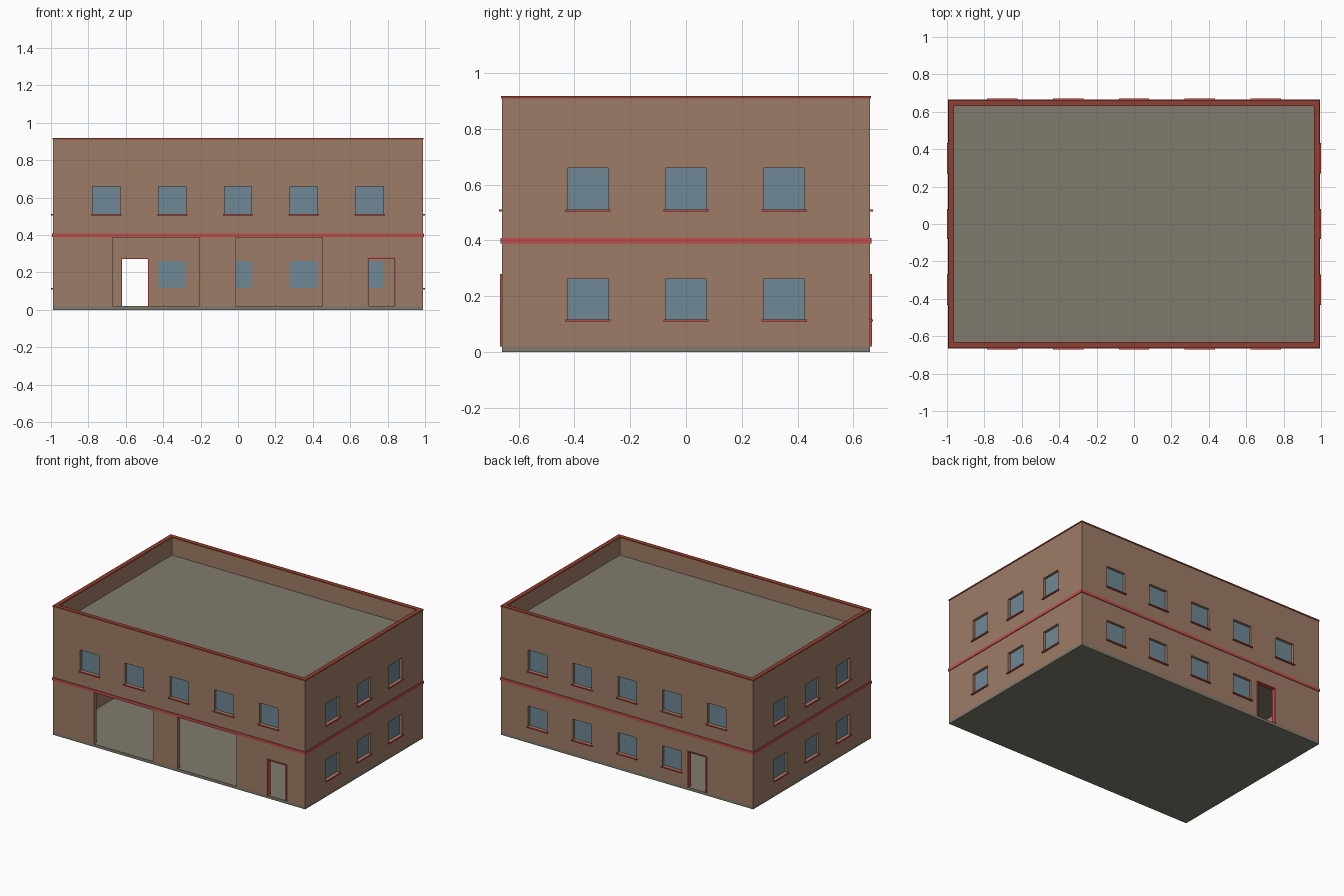
import bpy, bmesh
from mathutils import Matrix, Vector

cube = bpy.data.objects.get("Cube")
if cube:
    bpy.data.objects.remove(cube, do_unlink=True)

# Overall sizes
HX, HY = 0.99, 0.66            # outer half sizes of the walls
WALL = 0.028                   # wall thickness
BASE, TOP = 0.02, 0.91
PITCH, WIN_W = 0.352, 0.147
STOREYS = [(0.117, 0.262), (0.511, 0.66)]


def material(name, rgb):
    lin = [((c / 255 + 0.055) / 1.055) ** 2.4 for c in rgb] + [1]
    m = bpy.data.materials.new(name)
    m.use_nodes = True
    m.diffuse_color = lin
    m.node_tree.nodes["Principled BSDF"].inputs["Base Color"].default_value = lin
    return m


BRICK = material("brown brick", (158, 124, 103))
SLAB = material("grey concrete", (129, 123, 109))
COPING = material("dark red coping", (144, 64, 50))
TRIM = material("red trim", (192, 76, 74))
GLASS = material("blue grey glass", (110, 136, 149))


def boxes(name, mat, spans):
    """One object made of boxes, each given by its low and high corner."""
    bm = bmesh.new()
    for low, high in spans:
        low, high = Vector(low), Vector(high)
        bmesh.ops.create_cube(bm, size=1, matrix=Matrix.Translation((low + high) / 2)
                              @ Matrix.Diagonal((*(high - low), 1)))
    mesh = bpy.data.meshes.new(name)
    bm.to_mesh(mesh)
    bm.free()
    if mat:
        mesh.materials.append(mat)
    ob = bpy.data.objects.new(name, mesh)
    bpy.context.collection.objects.link(ob)
    return ob


def ring(name, mat, out, inner, z0, z1):
    """Rectangular ring around the building, measured from the wall face."""
    ax, ay, bx, by = HX + out, HY + out, HX - inner, HY - inner
    boxes(name, mat, [((-ax, -ay, z0), (ax, -by, z1)), ((-ax, by, z0), (ax, ay, z1)),
                      ((-ax, -by, z0), (-bx, by, z1)), ((bx, -by, z0), (ax, by, z1))])


def on_wall(side, a, b, d0, d1, z0, z1):
    """Box on a wall: a..b along it, d0..d1 outward from its face."""
    axis, sign = side
    face = HX if axis == "x" else HY
    p, q = sorted((sign * (face + d0), sign * (face + d1)))
    if axis == "x":
        return (p, a, z0), (q, b, z1)
    return (a, p, z0), (b, q, z1)


FRONT, BACK, RIGHT, LEFT = ("y", -1), ("y", 1), ("x", -1), ("x", 1)

# Window places: wall, centre, bottom, top
windows = []
for storey, (z0, z1) in enumerate(STOREYS):
    for side in (LEFT, RIGHT):
        windows += [(side, i * PITCH, z0, z1) for i in (-1, 0, 1)]
    if storey:
        windows += [(FRONT, i * PITCH, z0, z1) for i in range(-2, 3)]
        windows += [(BACK, -2 * PITCH, z0, z1)]
    windows += [(BACK, i * PITCH, z0, z1) for i in range(-1, 3)]

# Doorways: wall, start, end, top
garages = [(FRONT, -0.671, -0.206, 0.385), (FRONT, -0.013, 0.452, 0.385)]
doors = [(FRONT, 0.694, 0.843, 0.277), (BACK, -0.626, -0.476, 0.277)]

# Walls: a hollow shell with the openings cut through
walls = boxes("walls", BRICK, [((-HX, -HY, BASE), (HX, HY, TOP))])
ix, iy = HX - WALL, HY - WALL
core = boxes("core_cutter", None, [((-ix, -iy, -0.1), (ix, iy, 1.1))])
cuts = [on_wall(s, c - WIN_W / 2, c + WIN_W / 2, -0.06, 0.03, z0, z1)
        for s, c, z0, z1 in windows]
cuts += [on_wall(s, a, b, -0.06, 0.03, -0.05, z) for s, a, b, z in garages + doors]
openings = boxes("opening_cutter", None, cuts)
bpy.context.view_layer.objects.active = walls
for cutter in (core, openings):
    cutter.hide_render = True
    mod = walls.modifiers.new(cutter.name, "BOOLEAN")
    mod.operation, mod.solver, mod.object = "DIFFERENCE", "EXACT", cutter
    bpy.ops.object.modifier_apply(modifier=mod.name)
    bpy.data.objects.remove(cutter, do_unlink=True)

# Floors and roof
boxes("ground_slab", SLAB, [((-HX, -HY, 0), (HX, HY, BASE))])
boxes("upper_floor", SLAB, [((-ix, -iy, 0.389), (ix, iy, 0.408))])
boxes("roof_slab", SLAB, [((-ix, -iy, 0.77), (ix, iy, 0.79))])

# Storey band and parapet coping
ring("storey_band", TRIM, 0.005, 0.002, 0.389, 0.408)
ring("parapet_coping", COPING, 0.003, WALL, TOP - 0.001, TOP + 0.008)

# Recessed glass and projecting sills
h = WIN_W / 2
boxes("window_glass", GLASS, [on_wall(s, c - h, c + h, -0.024, -0.018, z0, z1)
                              for s, c, z0, z1 in windows])
boxes("window_sills", TRIM, [on_wall(s, c - h - 0.008, c + h + 0.008, -0.002, 0.01,
                                     z0 - 0.008, z0) for s, c, z0, z1 in windows])

# Thin door frames lining the doorways
parts = []
T = 0.005
for s, a, b, z in doors:
    parts += [on_wall(s, a - T / 2, a + T, -WALL, 0.006, BASE, z),
              on_wall(s, b - T, b + T / 2, -WALL, 0.006, BASE, z),
              on_wall(s, a - T / 2, b + T / 2, -WALL, 0.006, z - T, z + T / 2)]
boxes("door_frames", TRIM, parts)
